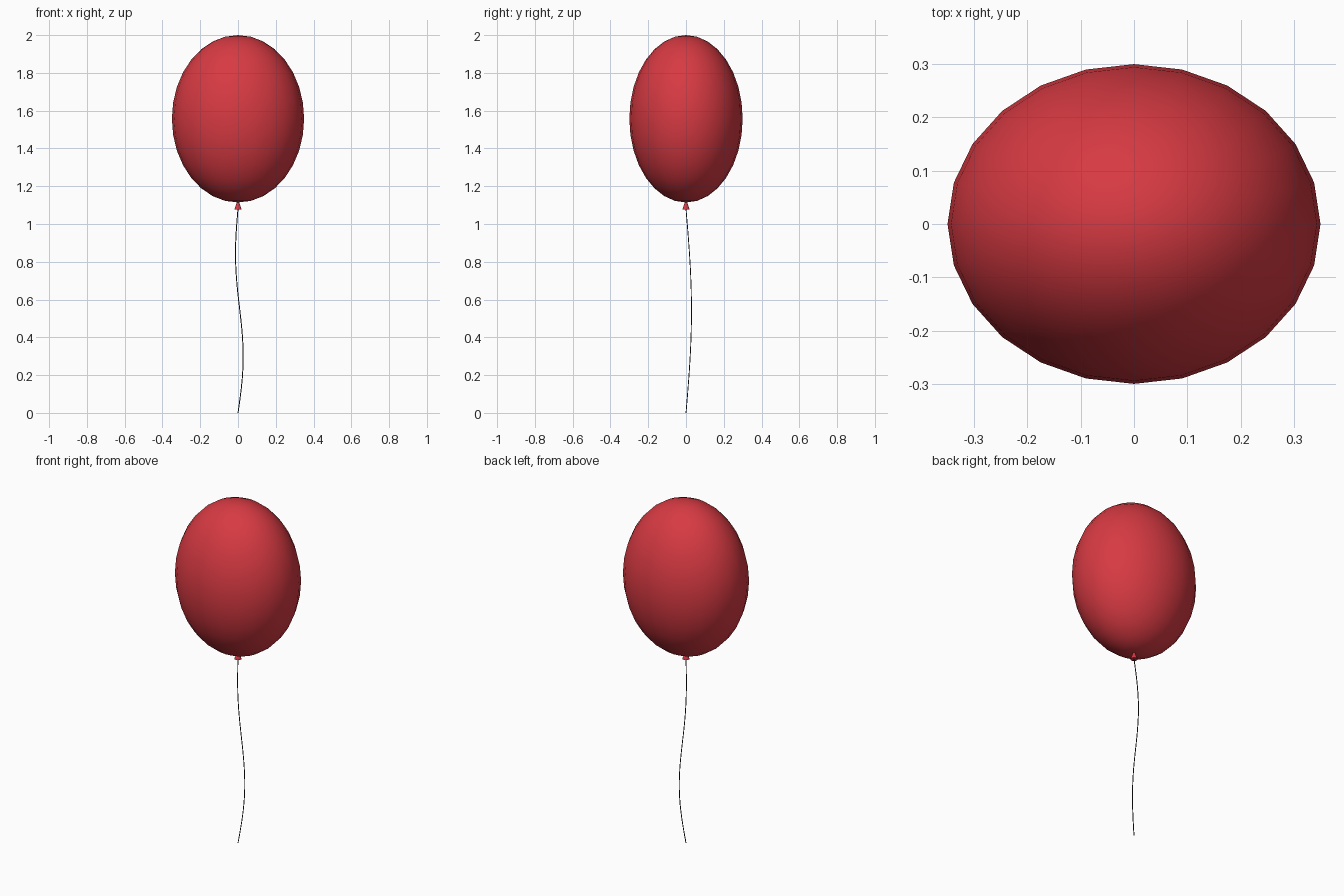
import bpy
from math import sin, pi

cube = bpy.data.objects.get("Cube")
if cube:
    bpy.data.objects.remove(cube, do_unlink=True)


def make_material(name, rgb):
    mat = bpy.data.materials.new(name)
    mat.use_nodes = True
    mat.diffuse_color = (*rgb, 1)
    bsdf = next(n for n in mat.node_tree.nodes if n.type == "BSDF_PRINCIPLED")
    bsdf.inputs["Base Color"].default_value = (*rgb, 1)
    return mat


def finish(name, mat, angle):
    obj = bpy.context.object
    obj.name = name
    obj.data.materials.append(mat)
    bpy.ops.object.transform_apply(location=False, rotation=False, scale=True)
    bpy.ops.object.shade_smooth_by_angle(angle=angle)
    return obj


red = make_material("balloon red", (0.68, 0.042, 0.055))
dark = make_material("string dark grey", (0.03, 0.03, 0.035))

# Balloon body: slightly flattened front to back
bpy.ops.mesh.primitive_uv_sphere_add(segments=24, ring_count=16, radius=1,
                                     location=(0, 0, 1.557))
bpy.context.object.scale = (0.35, 0.30, 0.443)
finish("balloon_body", red, pi / 3)

# Tied neck: small cone flaring downwards
bpy.ops.mesh.primitive_cone_add(vertices=12, radius1=0.019, radius2=0.004,
                                depth=0.045, location=(0, 0, 1.1))
finish("balloon_knot", red, pi / 4)

# String: gentle wave hanging from the knot to the ground
LENGTH, STEPS = 1.08, 24
curve = bpy.data.curves.new("string", "CURVE")
curve.dimensions = "3D"
curve.bevel_depth = 0.0025
curve.bevel_resolution = 1
curve.use_fill_caps = True
spline = curve.splines.new("POLY")
spline.points.add(STEPS)
for i, point in enumerate(spline.points):
    t = i / STEPS
    x = 0.02 * sin(2 * pi * t) + 0.01 * sin(pi * t)
    y = 0.029 * sin(pi * t)
    point.co = (x, y, LENGTH * t, 1)
curve.materials.append(dark)
string = bpy.data.objects.new("string", curve)
bpy.context.collection.objects.link(string)
